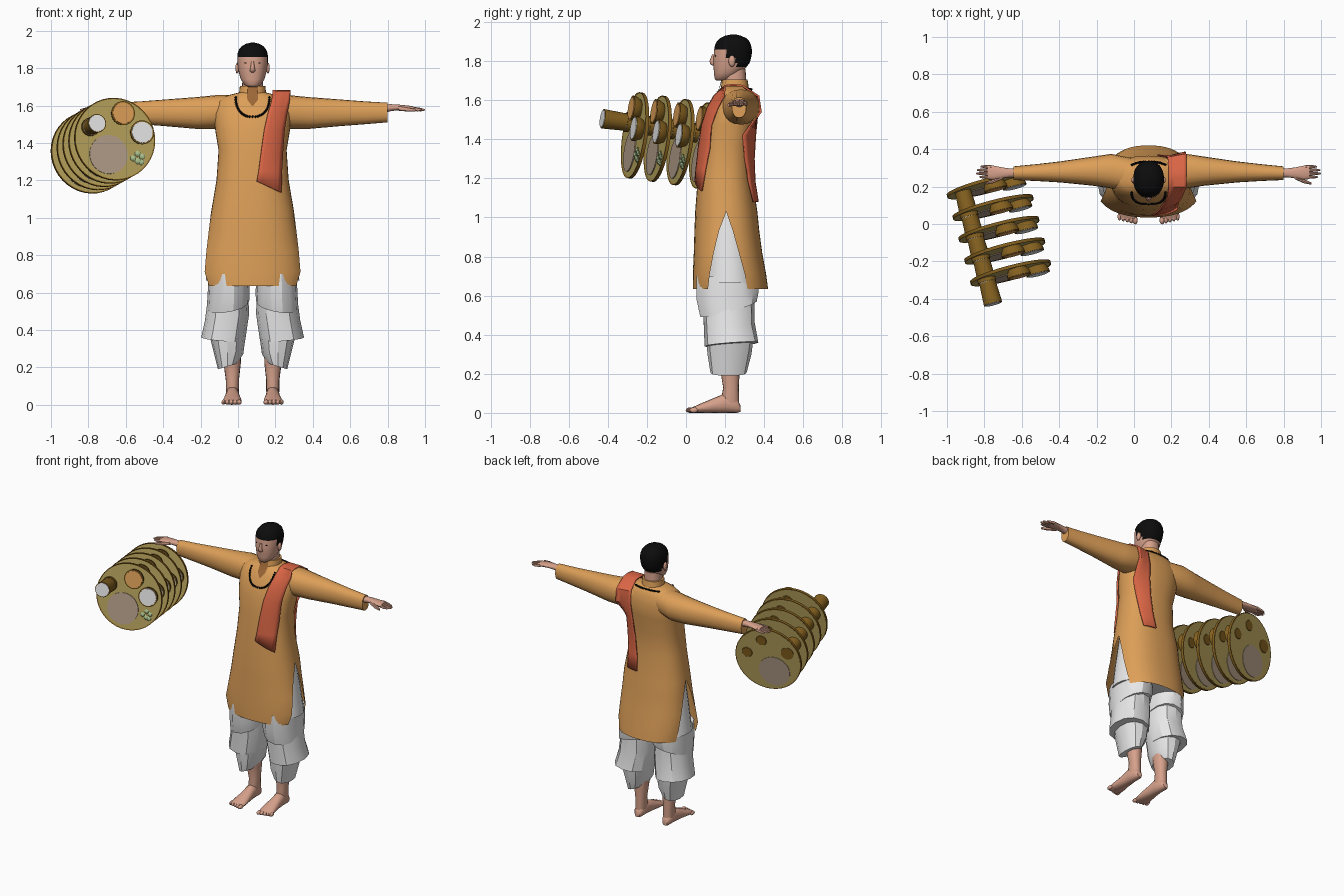
import bpy, bmesh, math
from mathutils import Matrix, Vector

if "Cube" in bpy.data.objects:
    bpy.data.objects.remove(bpy.data.objects["Cube"])

CX = 0.078  # body centre line


def mat(name, hexa):
    c = [int(hexa[i:i + 2], 16) / 255 for i in (0, 2, 4)]
    m = bpy.data.materials.new(name)
    m.diffuse_color = [((v + 0.055) / 1.055) ** 2.4 if v > 0.04 else v / 12.92 for v in c] + [1]
    m.use_nodes = True
    m.node_tree.nodes["Principled BSDF"].inputs["Base Color"].default_value = m.diffuse_color
    return m


ORANGE, RED, WHITE = mat("tunic orange", "DD9F58"), mat("sash red", "D96545"), mat("cotton white", "E8E8E8")
SKIN, BLACK, BROWN = mat("skin", "D6A18B"), mat("black", "0C0C0C"), mat("shadow brown", "9C6636")
OLIVE, BRASS = mat("plate olive", "B5A25C"), mat("brass", "84601F")
BREAD, GREEN = mat("bread", "B29C88"), mat("green food", "A9C08C")


def finish(name, bm, mats, angle=40, rule=None, normals=True):
    if normals:
        bmesh.ops.recalc_face_normals(bm, faces=bm.faces[:])
    if rule:
        for f in bm.faces:
            f.material_index = rule(f.calc_center_median())
    me = bpy.data.meshes.new(name)
    bm.to_mesh(me)
    bm.free()
    for m in mats:
        me.materials.append(m)
    ob = bpy.data.objects.new(name, me)
    bpy.context.collection.objects.link(ob)
    bpy.ops.object.select_all(action='DESELECT')
    ob.select_set(True)
    bpy.context.view_layer.objects.active = ob
    bpy.ops.object.shade_smooth_by_angle(angle=math.radians(angle))
    return ob


def sgnpow(v, p):
    return math.copysign(abs(v) ** p, v)


def skin_rings(bm, rings, closed=True):
    vs = [[bm.verts.new(p) for p in r] for r in rings]
    n = len(vs[0])
    for a, b in zip(vs, vs[1:]):
        for i in range(n if closed else n - 1):
            j = (i + 1) % n
            bm.faces.new((a[i], a[j], b[j], b[i]))
    return vs


def loft(bm, rows, axis='z', s=1, n=24, p=0.9):
    """rows: position on axis, min/max on the two other axes, optional hem tilts"""
    rings = []
    for row in rows:
        t, a0, a1, b0, b1 = row[:5]
        tu, tv = row[5:] if len(row) > 5 else (0, 0)
        ring = []
        for i in range(n):
            w = 2 * math.pi * i / n
            u, v = sgnpow(math.cos(w), p), sgnpow(math.sin(w), p)
            a, b, c = (a0 + a1 + (a1 - a0) * u) / 2, (b0 + b1 + (b1 - b0) * v) / 2, t + tu * u + tv * v
            x, y, z = {'z': (a, b, c), 'x': (c, a, b), 'y': (a, c, b)}[axis]
            ring.append((CX + s * x, y, z))
        rings.append(ring)
    vs = skin_rings(bm, rings)
    bm.faces.new(vs[0])
    bm.faces.new(vs[-1])


def ball(bm, c, r, sub=2):
    bmesh.ops.create_icosphere(bm, subdivisions=sub, radius=1,
                               matrix=Matrix.Translation(c) @ Matrix.Diagonal((*r, 1)))


# Tunic: front and back shells with side slits, then sleeves and collar
bm = bmesh.new()
body = [  # z, half width front, half width back, y front, y back, slit front, slit back
    (.635, .27, .235, .035, .42, 33, 23), (.71, .287, .245, .035, .41, 29, 21), (.82, .262, .24, .04, .39, 21, 15),
    (.93, .238, .23, .043, .375, 11, 8), (1.03, .222, .222, .047, .365, 0, 0), (1.2, .193, .193, .06, .34, 0, 0),
    (1.36, .182, .182, .075, .342, 0, 0), (1.47, .2, .2, .09, .36, 0, 0), (1.56, .205, .205, .115, .365, 0, 0),
    (1.62, .19, .19, .145, .35, 0, 0), (1.65, .15, .15, .165, .335, 0, 0), (1.67, .07, .07, .185, .315, 0, 0)]
for back in (0, 1):
    rings = []
    for z, hf, hb, y0, y1, sf, sb in body:
        h, slit = (hb, sb) if back else (hf, sf)
        a0 = math.radians(slit) + (0 if back else math.pi)
        a1 = math.pi * (1 if back else 2) - math.radians(slit)
        ring = []
        for i in range(21):
            w = a0 + (a1 - a0) * i / 20
            ring.append((CX + h * sgnpow(math.cos(w), .85),
                         (y0 + y1) / 2 + (y1 - y0) / 2 * sgnpow(math.sin(w), .85), z))
        rings.append(ring)
    skin_rings(bm, rings, closed=False)
bmesh.ops.remove_doubles(bm, verts=bm.verts[:], dist=.0005)
for s in (1, -1):
    loft(bm, [(.08, .17, .35, 1.50, 1.655), (.2, .19, .375, 1.475, 1.655), (.3, .205, .36, 1.475, 1.645),
              (.47, .222, .335, 1.49, 1.632), (.6, .23, .32, 1.50, 1.622), (.722, .235, .308, 1.51, 1.615)],
         'x', s, 20)
loft(bm, [(1.64, -.075, .075, .175, .325), (1.705, -.068, .068, .185, .315)])
tunic = finish("tunic", bm, [ORANGE])
bpy.context.view_layer.update()


def on_tunic(x, z, back=False, gap=.012):
    d = -1 if back else 1
    hit, loc, _, _ = tunic.ray_cast(Vector((x, -d, z)), Vector((0, d, 0)))
    return Vector((x, (loc.y if hit else .23) - d * gap, z))


# Sash over the left shoulder, front end to back end
bm = bmesh.new()
front = [(1.165, .10, .23), (1.25, .11, .233), (1.35, .123, .238), (1.47, .14, .247), (1.56, .16, .262),
         (1.62, .178, .275)]
rear = [(1.62, .18, .28), (1.54, .175, .275), (1.42, .165, .255), (1.3, .15, .235), (1.18, .135, .22), (1.08, .125, .21)]
rings = []
for z, a, b in front:
    rings.append([on_tunic(a + (b - a) * i / 6, z + .03 * (1 - i / 3) * (z < 1.2)) for i in range(7)])
for y in (.2, .245, .29):
    rings.append([Vector((.185 + .095 * i / 6, y, 1.678 - .1 * abs(y - .245))) for i in range(7)])
for z, a, b in rear:
    rings.append([on_tunic(a + (b - a) * i / 6, z, True) for i in range(7)])
skin_rings(bm, rings, closed=False)
sash = finish("sash", bm, [RED])
sol = sash.modifiers.new("thickness", 'SOLIDIFY')
sol.thickness, sol.offset = .01, 0

# Open neck placket
bm = bmesh.new()
skin_rings(bm, [[on_tunic(CX + w * k, z, gap=.005) for k in (-1, 0, 1)]
                for w, z in ((.028, 1.7), (.03, 1.66), (.028, 1.63), (.003, 1.598))], closed=False)
finish("neck_placket", bm, [BROWN])

# Bead necklace
bm = bmesh.new()
for i in range(54):
    a = 2 * math.pi * i / 54
    t = (1 - math.cos(a)) / 2
    x, z = CX + .09 * sgnpow(math.sin(a), .8), 1.54 + .115 * min(1, t * 1.7)
    ball(bm, on_tunic(x, z, t > .55, .003), (.0075,) * 3, 1)
finish("necklace", bm, [BLACK])

# Wrapped trousers: hips plus three draped layers per leg
bm = bmesh.new()
loft(bm, [(1.06, -.19, .19, .09, .33), (.85, -.225, .225, .075, .36), (.665, -.25, .25, .06, .385)])
for s in (1, -1):
    loft(bm, [(.7, .02, .235, .05, .375), (.6, .016, .24, .05, .375, 0, .02), (.535, .018, .245, .07, .365, -.02, .04)],
         'z', s, 14)
    loft(bm, [(.6, .025, .235, .08, .35), (.47, .018, .255, .09, .35, -.02, 0), (.35, .04, .275, .095, .37, .01, .01)],
         'z', s, 12)
    loft(bm, [(.42, .03, .245, .1, .35), (.3, .05, .22, .11, .335, .03, 0), (.205, .085, .185, .125, .31, -.015, 0)],
         'z', s, 12)
finish("wrapped_trousers", bm, [WHITE], 30)

# Legs, feet and toes
bm = bmesh.new()
for s in (1, -1):
    loft(bm, [(.34, .06, .16, .16, .28), (.22, .063, .155, .175, .275), (.13, .073, .143, .19, .27),
              (.07, .073, .143, .18, .272), (.02, .08, .135, .19, .27)], 'z', s, 16)
    loft(bm, [(.278, .09, .125, .005, .04), (.262, .078, .138, 0, .07), (.2, .073, .143, 0, .1), (.14, .068, .148, 0, .075),
              (.08, .06, .157, 0, .05), (.04, .06, .16, 0, .032), (.025, .065, .155, .003, .025)], 'y', s, 16)
    for i in range(5):
        ball(bm, (CX + s * (.072 + .021 * i), .02 + .005 * i, .014), (.014 - .001 * i, .022, .014))
finish("legs_and_feet", bm, [SKIN])

# Hands
bm = bmesh.new()
for s in (1, -1):
    loft(bm, [(.68, .245, .298, 1.555, 1.605), (.74, .25, .297, 1.57, 1.607), (.78, .245, .302, 1.575, 1.605),
              (.83, .237, .312, 1.575, 1.6), (.86, .24, .312, 1.573, 1.595)], 'x', s, 16)
    for i, tip in enumerate((.905, .922, .918, .9)):
        y = .25 + .0185 * i
        loft(bm, [(.84, y - .009, y + .009, 1.573, 1.596), (tip - .02, y - .007, y + .009, 1.569, 1.587),
                  (tip, y - .002, y + .005, 1.573, 1.58)], 'x', s, 8)
    loft(bm, [(.78, .24, .265, 1.572, 1.6), (.83, .218, .24, 1.568, 1.59), (.87, .21, .222, 1.568, 1.582)], 'x', s, 8)
finish("hands", bm, [SKIN])

# Head and neck, with hair coloured by region
bm = bmesh.new()
shape = [(1.70, .025, .155, .21), (1.712, .045, .146, .24), (1.74, .063, .143, .28), (1.77, .072, .141, .31),
         (1.79, .076, .139, .325), (1.815, .08, .14, .333), (1.84, .082, .143, .337), (1.86, .082, .144, .337),
         (1.88, .08, .148, .333), (1.9, .072, .157, .325), (1.918, .057, .175, .308), (1.93, .035, .2, .28),
         (1.936, .01, .23, .255)]
loft(bm, [(z, -w, w, a, b) for z, w, a, b in shape], 'z', 1, 40)
loft(bm, [(1.64, -.058, .058, .19, .31), (1.76, -.054, .054, .19, .305)])


def hair(c):
    return int(c.z > 1.865 or (c.y > .205 and c.z > 1.82) or (c.y > .255 and c.z > 1.765))


finish("head", bm, [SKIN, BLACK], 60, hair)

bm = bmesh.new()
for s in (1, -1):
    ball(bm, (CX + s * .082, .235, 1.8), (.01, .018, .03))
loft(bm, [(1.835, -.007, .007, .134, .16), (1.8, -.012, .012, .12, .16), (1.785, -.016, .016, .124, .16),
          (1.777, -.008, .008, .134, .16)], n=12)
finish("ears_and_nose", bm, [SKIN], 60)

bm = bmesh.new()
for s in (1, -1):
    ball(bm, (CX + s * .031, .152, 1.827), (.013, .005, .0045))
finish("eyes", bm, [BLACK])

# Five serving plates in a row, each with bowls, tumbler, bread and greens
nz = Vector((.25, -.955, .14)).normalized()
ux = Vector((1, 0, 0))
ux = (ux - nz * ux.dot(nz)).normalized()
uy = nz.cross(ux)


def turned(bm, m, x, y, profile, n=24):
    rings = [[m @ Vector((x + r * math.cos(2 * math.pi * i / n), y + r * math.sin(2 * math.pi * i / n), h))
              for i in range(n)] for r, h in profile]
    vs = skin_rings(bm, rings)
    bm.faces.new(vs[0][::-1])
    bm.faces.new(vs[-1])


parts = {k: bmesh.new() for k in ("plates", "plate_rims", "bowls_and_tumblers", "white_food", "orange_food",
                                  "flatbread", "greens")}
for k in range(5):
    c = Vector((-.66, -.26, 1.42)).lerp(Vector((-.785, .205, 1.35)), k / 4)
    m = Matrix((ux, uy, nz)).transposed().to_4x4()
    m.translation = c
    turned(parts["plates"], m, 0, 0, [(.216, -.008), (.216, .006)], 40)
    turned(parts["plate_rims"], m, 0, 0, [(.215, -.0075), (.222, -.008), (.222, .01), (.215, .0055)], 40)
    for (x, y), food in (((.035, .135), "orange_food"), ((.14, .035), "white_food")):
        turned(parts["bowls_and_tumblers"], m, x, y, [(.033, -.011), (.052, .01), (.062, .03), (.065, .05)])
        turned(parts[food], m, x, y, [(.058, .045), (.057, .053)])
    turned(parts["bowls_and_tumblers"], m, -.135, .06, [(.043, -.012), (.05, .148)])
    turned(parts["white_food"], m, -.135, .06, [(.046, .145), (.045, .151)])
    turned(parts["flatbread"], m, -.035, -.085, [(.105, -.011), (.105, .011)], 32)
    for x, y in ((.1, -.1), (.125, -.075), (.15, -.09), (.125, -.115), (.145, -.12)):
        ball(parts["greens"], m @ Vector((x, y, .008)), (.018, .012, .018), 1)
colours = (OLIVE, BRASS, BRASS, WHITE, ORANGE, BREAD, GREEN)
for (name, b), colour in zip(parts.items(), colours):
    finish(name, b, [colour])
